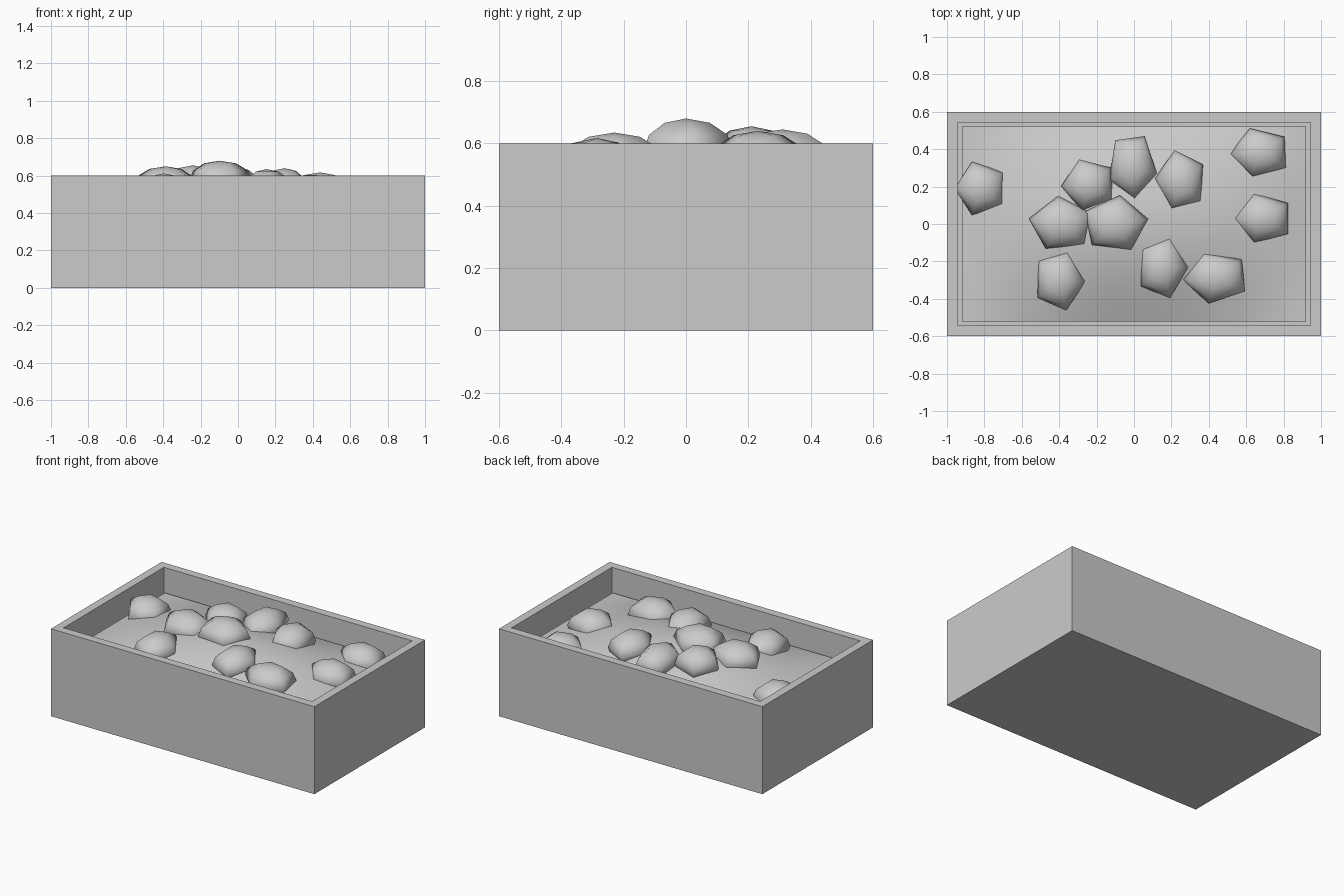
import bpy, bmesh
from math import cos, sin, pi, radians

if "Cube" in bpy.data.objects:
    bpy.data.objects.remove(bpy.data.objects["Cube"], do_unlink=True)

stone_grey = bpy.data.materials.new("stone_grey")
stone_grey.use_nodes = True
stone_grey.diffuse_color = (0.6, 0.6, 0.6, 1)
stone_grey.node_tree.nodes["Principled BSDF"].inputs["Base Color"].default_value = (0.6, 0.6, 0.6, 1)

LENGTH, WIDTH, HEIGHT, WALL = 2.0, 1.2, 0.6, 0.08
INNER_X, INNER_Y = LENGTH / 2 - WALL, WIDTH / 2 - WALL
SOIL_EDGE, SOIL_RISE = 0.44, 0.14


def finish(name, bm, smooth=False):
    bmesh.ops.recalc_face_normals(bm, faces=bm.faces)
    mesh = bpy.data.meshes.new(name)
    bm.to_mesh(mesh)
    bm.free()
    mesh.materials.append(stone_grey)
    for poly in mesh.polygons:
        poly.use_smooth = smooth
    obj = bpy.data.objects.new(name, mesh)
    bpy.context.collection.objects.link(obj)
    return obj


def soil_height(x, y):
    return SOIL_EDGE + SOIL_RISE * cos(pi / 2 * x / INNER_X) * cos(pi / 2 * y / INNER_Y)


# Open box with thick walls
bm = bmesh.new()
bmesh.ops.create_cube(bm, size=1)
for v in bm.verts:
    v.co = (v.co.x * LENGTH, v.co.y * WIDTH, (v.co.z + 0.5) * HEIGHT)
bm.normal_update()
top = max(bm.faces, key=lambda f: f.calc_center_median().z)
bmesh.ops.inset_region(bm, faces=[top], thickness=WALL)
inner = bmesh.ops.extrude_face_region(bm, geom=[top])["geom"]
bmesh.ops.translate(bm, vec=(0, 0, SOIL_EDGE - 0.02 - HEIGHT),
                    verts=[g for g in inner if isinstance(g, bmesh.types.BMVert)])
if top.is_valid:
    bmesh.ops.delete(bm, geom=[top], context="FACES_ONLY")
finish("planter_box", bm)

# Gently mounded soil filling the box
bm = bmesh.new()
bmesh.ops.create_grid(bm, x_segments=32, y_segments=20, size=1)
for v in bm.verts:
    x, y = v.co.x * INNER_X, v.co.y * INNER_Y
    v.co = (x, y, soil_height(x, y))
soil = finish("soil_mound", bm, smooth=True)


# Five-sided domed rock, made of rings between two poles
def rock(name, x, y, top_z, turn, rx, ry, rz=0.105):
    bm = bmesh.new()
    base = top_z - rz
    rings = []
    for lat in (-60, -30, 0, 30, 60):
        c, s = cos(radians(lat)), sin(radians(lat))
        angles = [radians(turn + 72 * i) for i in range(5)]
        rings.append([bm.verts.new((x + rx * c * cos(a), y + ry * c * sin(a), base + rz * s))
                      for a in angles])
    low = bm.verts.new((x, y, base - rz))
    high = bm.verts.new((x, y, top_z))
    for i in range(5):
        j = (i + 1) % 5
        for a, b in zip(rings, rings[1:]):
            bm.faces.new((a[i], a[j], b[j], b[i]))
        bm.faces.new((low, rings[0][j], rings[0][i]))
        bm.faces.new((high, rings[-1][i], rings[-1][j]))
    # Keep the rock inside the wall
    for v in bm.verts:
        v.co.x = max(v.co.x, -INNER_X - WALL / 2)
    finish(name, bm, smooth=True)


# Rocks: x, y, top height, turn, half length, half width
ROCKS = [
    (-0.82, 0.19, 0.565, 36, 0.15, 0.15),
    (-0.24, 0.21, 0.655, 39, 0.15, 0.145),
    (-0.01, 0.31, 0.645, -12, 0.135, 0.185),
    (0.25, 0.23, 0.64, 32, 0.14, 0.17),
    (0.675, 0.38, 0.565, 38, 0.165, 0.14),
    (0.69, 0.03, 0.59, 36, 0.165, 0.14),
    (-0.385, 0.0, 0.65, 25, 0.18, 0.15),
    (-0.10, 0.0, 0.68, 10, 0.18, 0.155),
    (-0.40, -0.30, 0.612, -2, 0.14, 0.17),
    (0.15, -0.23, 0.635, 0, 0.14, 0.175),
    (0.44, -0.285, 0.617, 41, 0.18, 0.145),
]
for number, values in enumerate(ROCKS, 1):
    rock(f"rock_{number}", *values)
